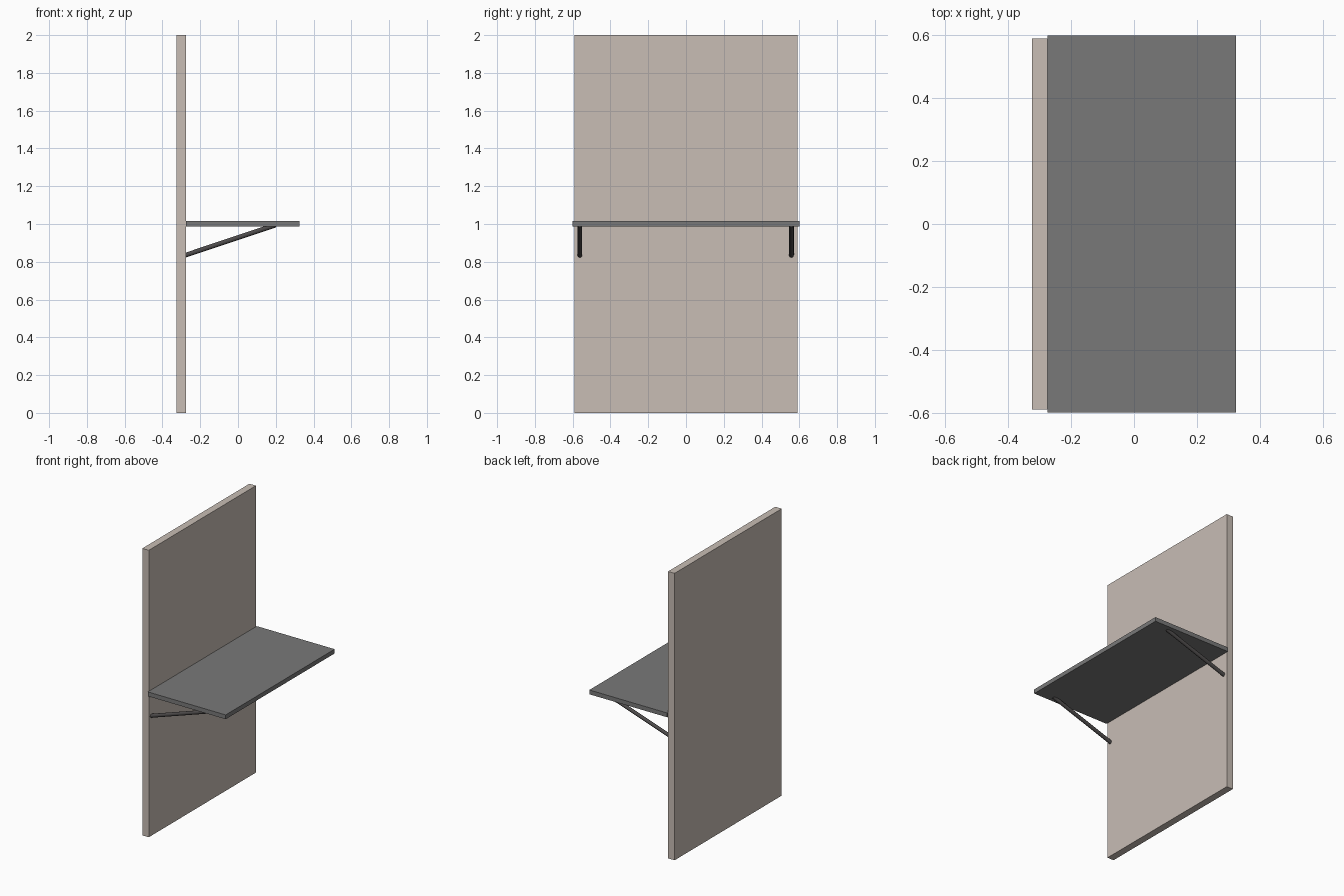
import bpy
from mathutils import Vector

if "Cube" in bpy.data.objects:
    bpy.data.objects.remove(bpy.data.objects["Cube"])


def material(name, rgb):
    m = bpy.data.materials.new(name)
    m.diffuse_color = (*rgb, 1.0)
    m.use_nodes = True
    m.node_tree.nodes["Principled BSDF"].inputs["Base Color"].default_value = m.diffuse_color
    return m


WALL = material("warm_beige", (0.58, 0.51, 0.46))
SHELF = material("mid_grey", (0.19, 0.19, 0.19))
STRUT = material("dark_grey", (0.075, 0.07, 0.07))


def box(name, lo, hi, mat):
    lo, hi = Vector(lo), Vector(hi)
    bpy.ops.mesh.primitive_cube_add(size=1, location=(lo + hi) / 2)
    ob = bpy.context.object
    ob.name = name
    ob.scale = hi - lo
    bpy.ops.object.transform_apply(location=False, rotation=False, scale=True)
    ob.data.materials.append(mat)
    return ob


def rod(name, a, b, radius, mat):
    a, b = Vector(a), Vector(b)
    bpy.ops.mesh.primitive_cylinder_add(vertices=16, radius=radius,
                                        depth=(b - a).length, location=(a + b) / 2)
    ob = bpy.context.object
    ob.name = name
    ob.rotation_euler = (b - a).to_track_quat('Z', 'Y').to_euler()
    ob.data.materials.append(mat)
    bpy.ops.object.shade_smooth_by_angle()
    return ob


# Upright wall panel and the shelf projecting from it
box("wall_panel", (-0.325, -0.59, 0), (-0.275, 0.59, 2), WALL)
box("shelf", (-0.275, -0.6, 0.987), (0.325, 0.6, 1.017), SHELF)

# Sloping support struts, ends sunk slightly into wall and shelf
for side, y in (("front", -0.562), ("back", 0.558)):
    rod(side + "_strut", (-0.287, y, 0.832), (0.198, y, 0.994), 0.0125, STRUT)
